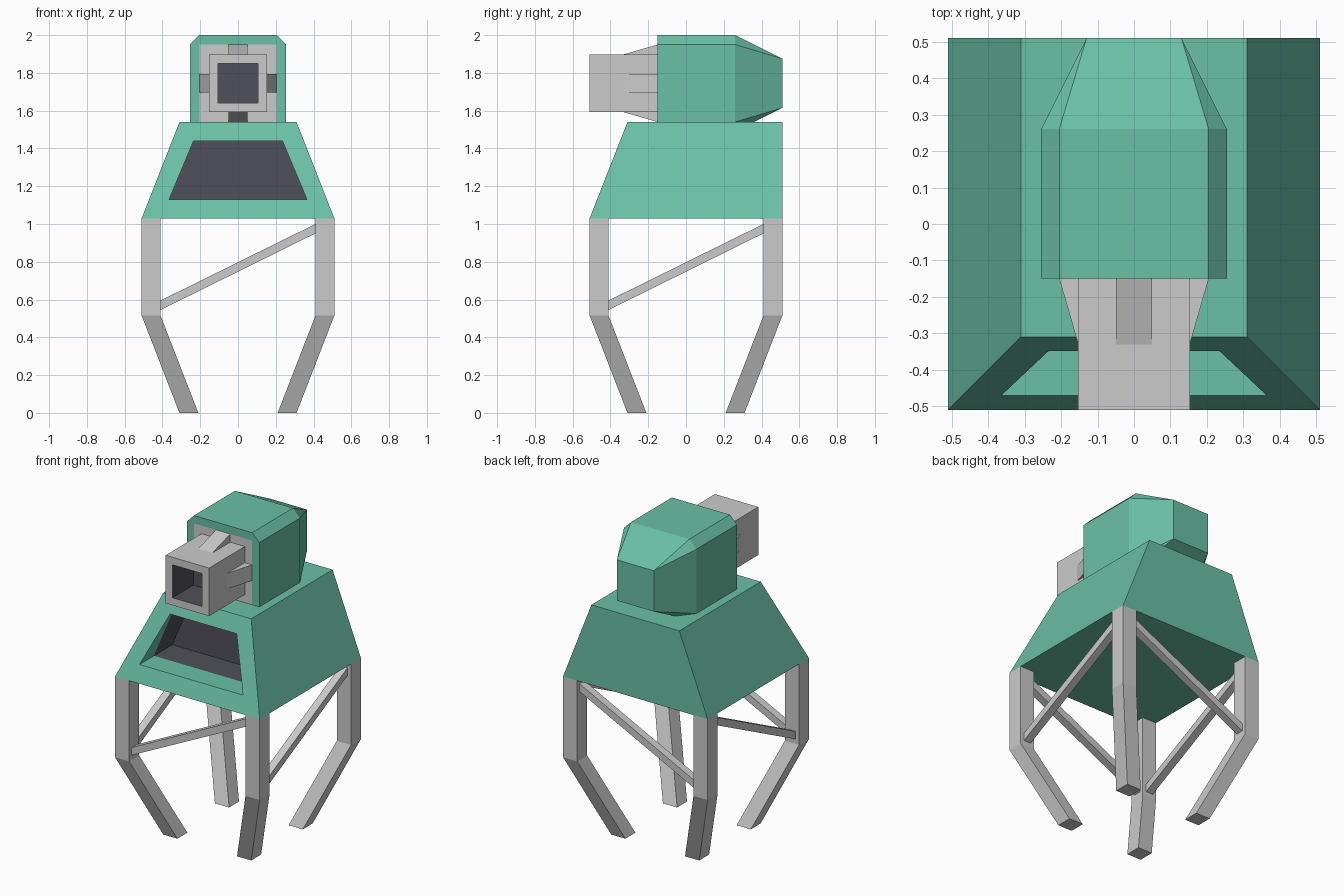
import bpy, bmesh
from math import cos, sin, pi

if "Cube" in bpy.data.objects:
    bpy.data.objects.remove(bpy.data.objects["Cube"])


def material(name, rgb):
    m = bpy.data.materials.new(name)
    m.diffuse_color = (*rgb, 1)
    m.use_nodes = True
    m.node_tree.nodes["Principled BSDF"].inputs["Base Color"].default_value = m.diffuse_color
    return m


GREEN = material("green_paint", (0.144, 0.527, 0.381))
DARK = material("dark_lining", (0.08, 0.08, 0.10))


def loft(name, rings, mat=None, start=True, end=True):
    """Skin a series of equal-length point rings, optionally capped."""
    bm = bmesh.new()
    loops = [[bm.verts.new(p) for p in r] for r in rings]
    n = len(loops[0])
    for a, b in zip(loops, loops[1:]):
        for i in range(n):
            j = (i + 1) % n
            bm.faces.new((a[i], a[j], b[j], b[i]))
    if start:
        bm.faces.new(loops[0][::-1])
    if end:
        bm.faces.new(loops[-1])
    bmesh.ops.remove_doubles(bm, verts=bm.verts[:], dist=1e-5)
    me = bpy.data.meshes.new(name)
    bm.to_mesh(me)
    bm.free()
    ob = bpy.data.objects.new(name, me)
    bpy.context.collection.objects.link(ob)
    if mat:
        me.materials.append(mat)
    return ob


def trapezoid(w0, y0, z0, w1, y1, z1):
    return [(-w0, y0, z0), (w0, y0, z0), (w1, y1, z1), (-w1, y1, z1)]


ZC = 1.745  # height of the head axis


def square(h, y):
    return trapezoid(h, y, ZC - h, h, y, ZC + h)


# Body with a sloped front and a window recess
lip = trapezoid(0.365, -0.325, 1.13, 0.235, -0.325, 1.44)
loft("body", [
    trapezoid(0.51, 0.51, 1.03, 0.31, 0.51, 1.54),
    trapezoid(0.51, -0.51, 1.03, 0.31, -0.31, 1.54),
    trapezoid(0.365, -0.471, 1.13, 0.235, -0.349, 1.44),
    lip], GREEN, end=False)
loft("window_lining", [lip, [(x, -0.14, z) for x, y, z in lip]], DARK, start=False)


# Chamfered head, tapering to a small square at the back
def octagon(h, c, y):
    pts = [(-c, -h), (c, -h), (h, -c), (h, c), (c, h), (-c, h), (-h, c), (-h, -c)]
    return [(x, y, ZC + z) for x, z in pts]


def square8(h, y):
    s = square(h, y)
    return [s[i] for i in (0, 1, 1, 2, 2, 3, 3, 0)]


def ring_cap(name, pts, mat):
    return loft(name, [pts], mat, start=True, end=False)


loft("head", [square8(0.13, 0.51), octagon(0.255, 0.205, 0.26),
              octagon(0.255, 0.205, -0.15), square8(0.205, -0.15)],
     GREEN, start=False, end=False)
ring_cap("head_back_plate", square(0.13, 0.51), GREEN)

# Face plate and square barrel
loft("barrel", [square(0.205, -0.15), square(0.153, -0.15),
                square(0.153, -0.51), square(0.105, -0.51)], start=False, end=False)
loft("barrel_lining", [square(0.105, -0.51), square(0.105, -0.30)], DARK, start=False)

# Four wedge struts around the barrel
for k in range(4):
    c, s = cos(k * pi / 2), sin(k * pi / 2)

    def wedge(y, top):
        pts = [(-0.05, 0.12), (0.05, 0.12), (0.05, top), (-0.05, top)]
        return [(c * u - s * v, y, ZC + s * u + c * v) for u, v in pts]

    loft(f"barrel_strut_{k + 1}", [wedge(-0.15, 0.205), wedge(-0.33, 0.153)])


# Bent legs
def foot(cx, cy, z, h=0.05):
    return [(cx - h, cy - h, z), (cx + h, cy - h, z), (cx + h, cy + h, z), (cx - h, cy + h, z)]


for sx, nx in ((-1, "left"), (1, "right")):
    for sy, ny in ((-1, "front"), (1, "back")):
        loft(f"{ny}_{nx}_leg", [foot(sx * 0.26, sy * 0.26, 0),
                                foot(sx * 0.46, sy * 0.46, 0.515),
                                foot(sx * 0.46, sy * 0.46, 1.03)])

# Diagonal braces, one on each side
for name, off, turned in (("front", -0.46, False), ("back", 0.46, False),
                          ("right", -0.46, True), ("left", 0.46, True)):
    rings = []
    for t, z in ((-0.41, 0.545), (0.41, 0.95)):
        r = [(t, off - 0.025, z), (t, off + 0.025, z),
             (t, off + 0.025, z + 0.05), (t, off - 0.025, z + 0.05)]
        rings.append([(-y, x, q) for x, y, q in r] if turned else r)
    loft(f"{name}_brace", rings)
